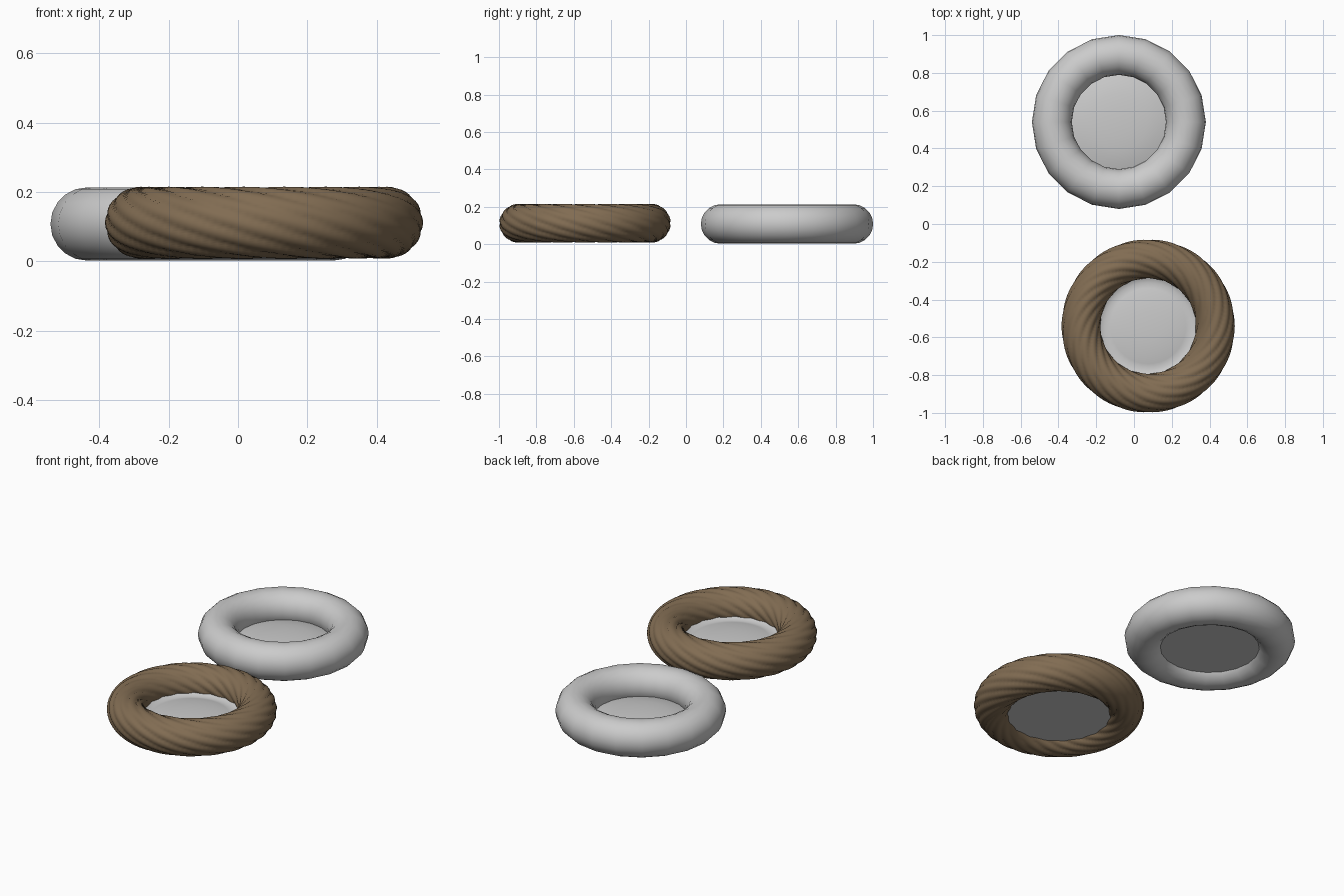
import bpy, bmesh
from math import sin, cos, tau, radians

if "Cube" in bpy.data.objects:
    bpy.data.objects.remove(bpy.data.objects["Cube"])

R = 0.355            # ring centreline radius
GREY = (-0.08, 0.54)
BROWN = (0.075, -0.54)


def finish(name, bm, loc, angle=60, mat=None):
    bmesh.ops.recalc_face_normals(bm, faces=bm.faces)
    me = bpy.data.meshes.new(name)
    bm.to_mesh(me)
    bm.free()
    ob = bpy.data.objects.new(name, me)
    bpy.context.collection.objects.link(ob)
    ob.location = (loc[0], loc[1], 0)
    if mat:
        me.materials.append(mat)
    bpy.ops.object.select_all(action='DESELECT')
    ob.select_set(True)
    bpy.context.view_layer.objects.active = ob
    bpy.ops.object.shade_smooth_by_angle(angle=radians(angle))
    return ob


def ring(name, loc, major, minor, zc, tube, mat=None):
    """Closed tube; tube(theta, phi) gives the local tube radius."""
    bm = bmesh.new()
    rows = []
    for i in range(major):
        t = tau * i / major
        row = []
        for j in range(minor):
            p = tau * j / minor
            r = tube(t, p)
            d = R + r * cos(p)
            row.append(bm.verts.new((d * cos(t), d * sin(t), zc + r * sin(p))))
        rows.append(row)
    for i in range(major):
        a, b = rows[i], rows[(i + 1) % major]
        for j in range(minor):
            k = (j + 1) % minor
            bm.faces.new((a[j], b[j], b[k], a[k]))
    return finish(name, bm, loc, 75, mat)


def cushion(name, loc, profile, zbase, ztop, steps=40):
    """Lathed pad with a flat underside and a gently domed top."""
    bm = bmesh.new()
    top = bm.verts.new((0, 0, ztop))
    loops = []
    for r, z in profile + [(profile[-1][0], zbase)]:
        loops.append([bm.verts.new((r * cos(tau * i / steps), r * sin(tau * i / steps), z))
                      for i in range(steps)])
    for i in range(steps):
        k = (i + 1) % steps
        bm.faces.new((top, loops[0][i], loops[0][k]))
        for a, b in zip(loops, loops[1:]):
            bm.faces.new((a[i], b[i], b[k], a[k]))
    bm.faces.new(loops[-1])
    return finish(name, bm, loc, 50)


brown = bpy.data.materials.new("twisted_brown")
brown.diffuse_color = (0.22, 0.15, 0.085, 1)
brown.use_nodes = True
brown.node_tree.nodes["Principled BSDF"].inputs["Base Color"].default_value = brown.diffuse_color

# Plain smooth ring with its pad
ring("plain_ring", GREY, 20, 20, 0.108, lambda t, p: 0.1055)
cushion("plain_ring_pad", GREY,
        [(0.08, 0.098), (0.15, 0.093), (0.21, 0.084), (0.25, 0.073), (0.28, 0.065)],
        0.05, 0.1)

# Twisted rope-like ring: twelve strands winding round the tube
STRANDS, TURNS = 12, 1.5


def rope(t, p):
    wave = abs(cos(0.5 * STRANDS * (p + TURNS * t)))
    return 0.0955 + 0.008 * wave ** 0.8


ring("twisted_ring", BROWN, 120, 96, 0.112, rope, brown)
# Its pad has a slightly raised rim
cushion("twisted_ring_pad", BROWN,
        [(0.08, 0.098), (0.15, 0.093), (0.20, 0.085), (0.23, 0.079), (0.25, 0.087), (0.28, 0.1)],
        0.05, 0.1)
